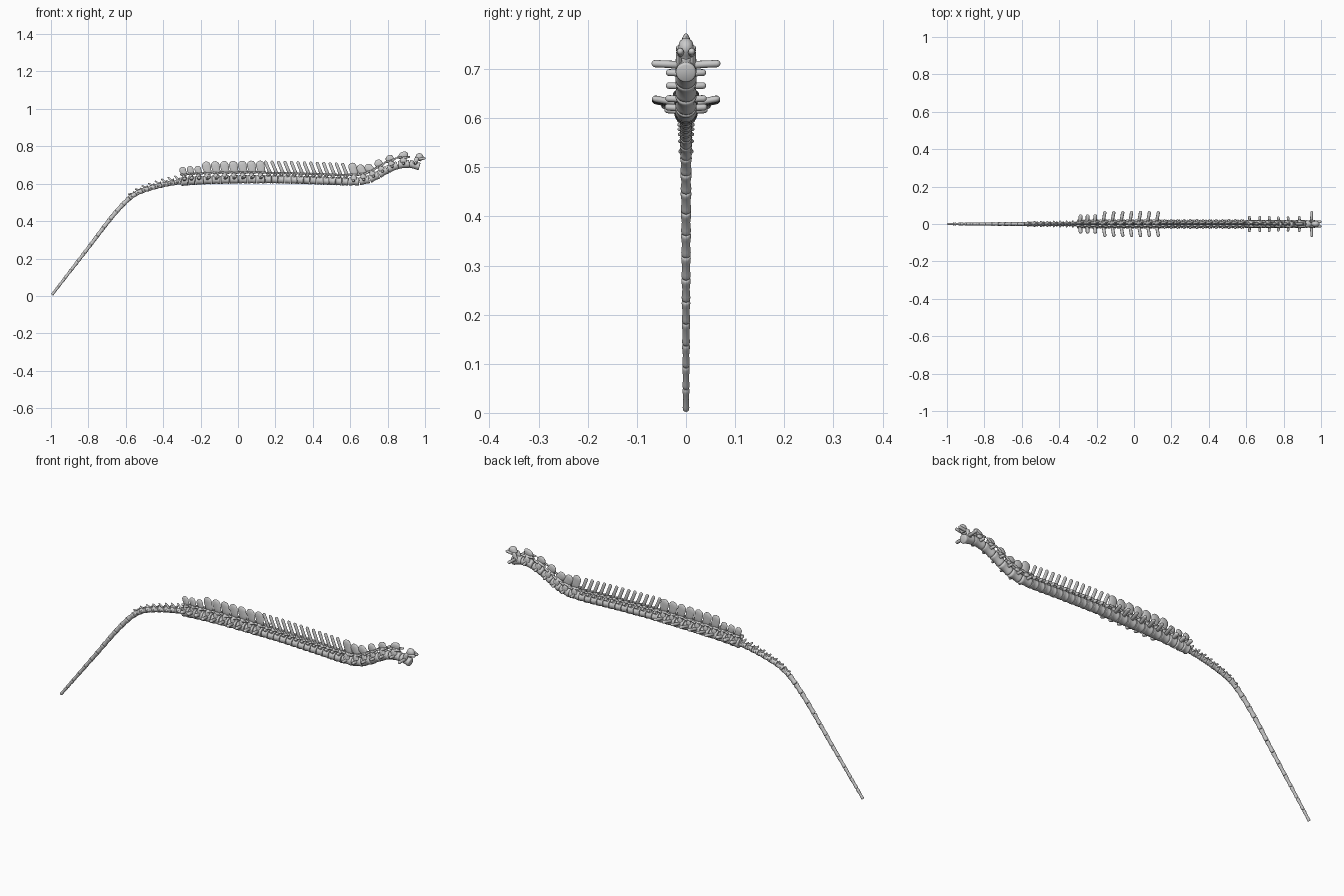
import bpy, bmesh, math
from mathutils import Vector, Matrix

if "Cube" in bpy.data.objects:
    bpy.data.objects.remove(bpy.data.objects["Cube"])

# Centre line of the vertebral bodies (x, z)
LINE = [(-1.03, -.042), (-.9945, .0055), (-.8, .258), (-.68, .415), (-.6, .505), (-.55, .545),
        (-.5, .567), (-.4, .594), (-.3, .611), (-.2, .618), (0, .623), (.2, .623),
        (.4, .618), (.6, .611), (.66, .613), (.72, .631), (.80, .677),
        (.86, .702), (.91, .708), (.965, .694), (1.02, .67)]


def centre(x):
    i = max(1, min(len(LINE) - 3, next((k for k in range(len(LINE) - 1) if LINE[k + 1][0] >= x), 1)))
    (xa, za), (xb, zb), (xc, zc), (xd, zd) = LINE[i - 1:i + 3]
    h = xc - xb
    t = (x - xb) / h
    m0, m1 = (zc - za) / (xc - xa) * h, (zd - zb) / (xd - xb) * h
    z = ((2*t**3 - 3*t**2 + 1) * zb + (t**3 - 2*t**2 + t) * m0
         + (-2*t**3 + 3*t**2) * zc + (t**3 - t**2) * m1)
    return Vector((x, 0, z))


class Vertebra:
    """Collects parts in a local frame: (along spine, sideways, up)."""

    def __init__(self, name, x0, x1):
        self.name, self.bm = name, bmesh.new()
        a, b = centre(x0), centre(x1)
        t = (b - a).normalized()
        n = Vector((-t.z, 0, t.x))
        self.L = (b - a).length
        o = (a + b) / 2
        self.M = Matrix(((t.x, 0, n.x, o.x), (0, 1, 0, 0), (t.z, 0, n.z, o.z), (0, 0, 0, 1)))

    def lathe(self, p0, p1, prof, wide, su=1.0, sv=1.0, seg=12):
        """Ring profile (position, radius) from p0 to p1; su scales along 'wide', sv across it."""
        p0, p1 = Vector(p0), Vector(p1)
        d = p1 - p0
        w = Vector(wide)
        w = (w - d * (w.dot(d) / d.dot(d))).normalized()
        v = d.normalized().cross(w)
        rings = []
        for s, r in prof:
            rings.append([self.bm.verts.new(self.M @ (p0 + d * s
                          + w * (math.cos(2*math.pi*k/seg) * r * su)
                          + v * (math.sin(2*math.pi*k/seg) * r * sv))) for k in range(seg)])
        for A, B in zip(rings, rings[1:]):
            for k in range(seg):
                self.bm.faces.new((A[k], A[(k+1) % seg], B[(k+1) % seg], B[k]))
        self.bm.faces.new(rings[0][::-1])
        self.bm.faces.new(rings[-1])

    def rod(self, p0, p1, r0, r1, wide=(1, 0, 0), su=1.0, sv=1.0, seg=10):
        """Tapered rod with a rounded far end."""
        ln = (Vector(p1) - Vector(p0)).length
        c = min(.45, max(r1 * min(1.6, su) / ln, .05))
        prof = [(0, r0 * .6), (.06, r0), ((1 - c) / 2, (r0 + r1) / 2 * .95), (1 - c, r1)]
        prof += [(1 - c + c * math.sin(a), r1 * math.cos(a)) for a in (.5, .95, 1.3, 1.5)]
        self.lathe(p0, p1, prof, wide, su, sv, seg)

    def pair(self, p0, p1, *args, **kw):
        for s in (1, -1):
            self.rod((p0[0], s*p0[1], p0[2]), (p1[0], s*p1[1], p1[2]), *args, **kw)

    def body(self, r, waist=.8, gap=.03, sy=1.0, r2=None):
        q = r2 or r
        h = self.L / 2
        self.lathe((-h, 0, 0), (h, 0, 0),
                   [(gap, r*.8), (gap+.03, r*.95), (.13, r), (.24, r*.95), (.5, (r+q)/2*waist),
                    (.76, q*.95), (.87, q), (.97-gap, q*.95), (1-gap, q*.8)], (0, 1, 0), sy, 1, 20)

    def arch(self, top, w=.012):
        """Pedicles, roof and the joint processes to both neighbours."""
        L = self.L
        self.pair((0, w, .010), (0, w*.85, top), .28*L, .28*L, su=1, sv=.45)
        self.rod((-.36*L, 0, top), (.38*L, 0, top), .010, .010, (0, 1, 0), w/.010*1.15, .55)
        self.pair((.1*L, w, top-.003), (.60*L, w*1.1, top+.001), .006, .005)
        self.pair((-.1*L, w*.8, top), (-.54*L, w*.8, top+.004), .006, .005)

    def finish(self):
        bmesh.ops.recalc_face_normals(self.bm, faces=self.bm.faces)
        for f in self.bm.faces:
            f.smooth = True
        me = bpy.data.meshes.new(self.name)
        self.bm.to_mesh(me)
        self.bm.free()
        ob = bpy.data.objects.new(self.name, me)
        bpy.context.collection.objects.link(ob)
        bpy.context.view_layer.objects.active = ob
        ob.select_set(True)
        bpy.ops.object.shade_smooth_by_angle(angle=math.radians(50))
        ob.select_set(False)


# Tail: 20 shrinking vertebrae, those nearest the pelvis carry processes
N = 20
step = (-.305 + .9945) / N
for i in range(N):
    v = Vertebra(f"tail_vertebra_{N - i}", -.9945 + i*step, -.9945 + (i+1)*step)
    f = i / (N - 1)
    r = .0076 + .0062 * min(1, f * 1.5)
    v.body(r, .82, .01, .88, r * 1.05)
    k = (i - 11) / 8
    if k > 0:
        L = v.L
        v.rod((.25*L, 0, r*.4), (-.35*L, 0, r + .006 + .018*k), .005 + .005*k, .004, sv=.6)
        v.pair((.2*L, .005, r*.6), (.5*L, .006, r + .001 + .008*k), .005, .003 + .001*k)
        v.pair((0, r*.5, 0), (-.2*L, r + .005*k, 0), .007, .004)
    v.finish()

# Sacrum: three vertebrae with knobbed side wings
edges = [-.305, -.268, -.230, -.188]
for i in range(3):
    v = Vertebra(f"sacral_vertebra_{3 - i}", edges[i], edges[i+1])
    L = v.L
    v.body(.024, .87)
    v.arch(.036)
    v.rod((.1*L, 0, .034), (-.2*L, 0, .078), .016, .018, su=1, sv=.38)
    v.pair((0, .012, .008), (.08*L, .051, .016), .010, .0105, su=1, sv=.85)
    v.finish()

# Lumbar: broad blades and long side processes sweeping forward
for i in range(7):
    s = .333 / 7
    v = Vertebra(f"lumbar_vertebra_{7 - i}", -.188 + i*s, -.188 + (i+1)*s)
    L = v.L
    v.body(.0232, .87, .02, 1.05)
    v.arch(.036)
    v.rod((.14*L, 0, .032), (-.16*L, 0, .099), .020, .0235, su=1, sv=.3, seg=14)
    v.pair((0, .014, .006), (.22*L, .069, .017), .009, .009, su=1, sv=.8)
    v.finish()

# Thoracic: slim spines raked backwards
for i in range(13):
    s = .445 / 13
    v = Vertebra(f"thoracic_vertebra_{13 - i}", .145 + i*s, .145 + (i+1)*s)
    L = v.L
    v.body(.0222, .88, .02, 1.05)
    v.arch(.033, .011)
    v.rod((.3*L, 0, .032), (-.55*L, 0, .099), .0095, .0085, su=1, sv=.6)
    v.pair((.1*L, .010, .024), (0, .026, .027), .008, .007)
    v.finish()

# Neck: edge positions along x, spine heights, side process reach
edges = [.590, .648, .702, .752, .800, .855, .918]
heights = [.100, .087, .077, .072, .067, .066]
reach = [.044, .043, .042, .041, .041, .044]
for i in range(6):
    v = Vertebra(f"neck_vertebra_{7 - i}", edges[i], edges[i+1])
    L = v.L
    v.body(.0218, .87, .02, 1.0)
    v.arch(.036, .014)
    v.rod((.12*L, 0, .030), (-.22*L if i < 3 else -.05*L, 0, heights[i]), .020,
          .027 if i == 5 else .022, su=1, sv=.33, seg=14)
    v.pair((0, .012, .003), (-.05*L, reach[i], .006), .0075, .007)
    v.finish()

# Topmost neck vertebra: ring with wide wings and small forward cups
v = Vertebra("top_neck_vertebra", .915, .972)
L = v.L
v.body(.021, .93, .02, 1.0)
v.pair((0, .014, 0), (.05*L, .014, .044), .013, .012, su=1, sv=.55)
v.rod((.15*L, 0, .032), (.35*L, 0, .068), .019, .021, (1, 0, 0), 1, .75, 14)
v.pair((.05*L, .012, .010), (.05*L, .070, .013), .008, .0075)
v.pair((.2*L, .010, .036), (.80*L, .012, .052), .008, .007)
v.finish()
